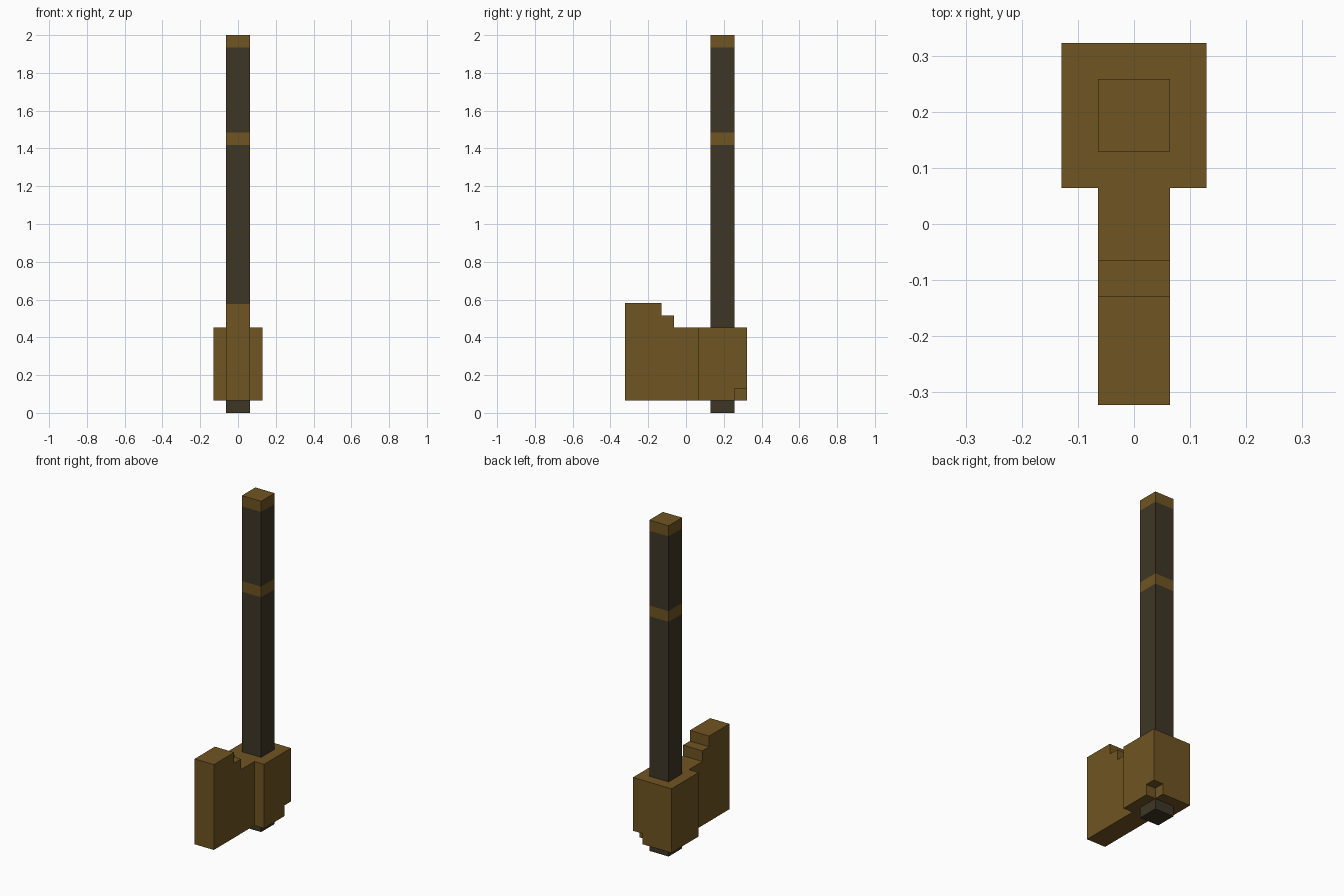
import bpy
import bmesh

if "Cube" in bpy.data.objects:
    bpy.data.objects.remove(bpy.data.objects["Cube"])

U = 2 / 31  # block size


def material(name, rgb):
    m = bpy.data.materials.new(name)
    m.diffuse_color = (*rgb, 1)
    m.use_nodes = True
    m.node_tree.nodes["Principled BSDF"].inputs["Base Color"].default_value = m.diffuse_color
    return m


bronze = material("bronze_brown", (0.162, 0.089, 0.016))
dark = material("dark_wood", (0.048, 0.037, 0.019))


def add_object(name, bm, *mats):
    bmesh.ops.recalc_face_normals(bm, faces=bm.faces[:])
    mesh = bpy.data.meshes.new(name)
    bm.to_mesh(mesh)
    bm.free()
    for m in mats:
        mesh.materials.append(m)
    ob = bpy.data.objects.new(name, mesh)
    bpy.context.collection.objects.link(ob)
    return ob


def box(lo, hi):
    """Box between two corners given in blocks."""
    bm = bmesh.new()
    bmesh.ops.create_cube(bm, size=1)
    for v in bm.verts:
        v.co = [(lo[i] if v.co[i] < 0 else hi[i]) * U for i in range(3)]
    return bm


# Shaft: one box sliced at the band edges, bands coloured by height
bm = box((-1, 2, 0), (1, 4, 31))
for z in (22, 23, 30):
    bmesh.ops.bisect_plane(bm, geom=bm.verts[:] + bm.edges[:] + bm.faces[:],
                           plane_co=(0, 0, z * U), plane_no=(0, 0, 1))
for f in bm.faces:
    z = f.calc_center_median().z / U
    f.material_index = 1 if 22 < z < 23 or z > 30 else 0
add_object("shaft", bm, dark, bronze)

# Head block with one missing block at its lower back right corner
head = add_object("head_block", box((-2, 1, 1), (2, 5, 7)), bronze)
cutter = add_object("notch_cutter", box((1, 4, 0), (3, 6, 2)), bronze)
cutter.hide_render = True
cut = head.modifiers.new("corner_notch", "BOOLEAN")
cut.operation = "DIFFERENCE"
cut.solver = "EXACT"
cut.object = cutter
bpy.context.view_layer.objects.active = head
bpy.ops.object.modifier_apply(modifier=cut.name)
bpy.data.objects.remove(cutter)

# Blade: stepped side profile (y, z) extruded across x
profile = [(-5, 1), (1, 1), (1, 7), (-1, 7), (-1, 8), (-2, 8), (-2, 9), (-5, 9)]
bm = bmesh.new()
side = bm.faces.new([bm.verts.new((-U, y * U, z * U)) for y, z in profile])
ext = bmesh.ops.extrude_face_region(bm, geom=[side])
moved = [g for g in ext["geom"] if isinstance(g, bmesh.types.BMVert)]
bmesh.ops.translate(bm, verts=moved, vec=(2 * U, 0, 0))
add_object("blade", bm, bronze)
